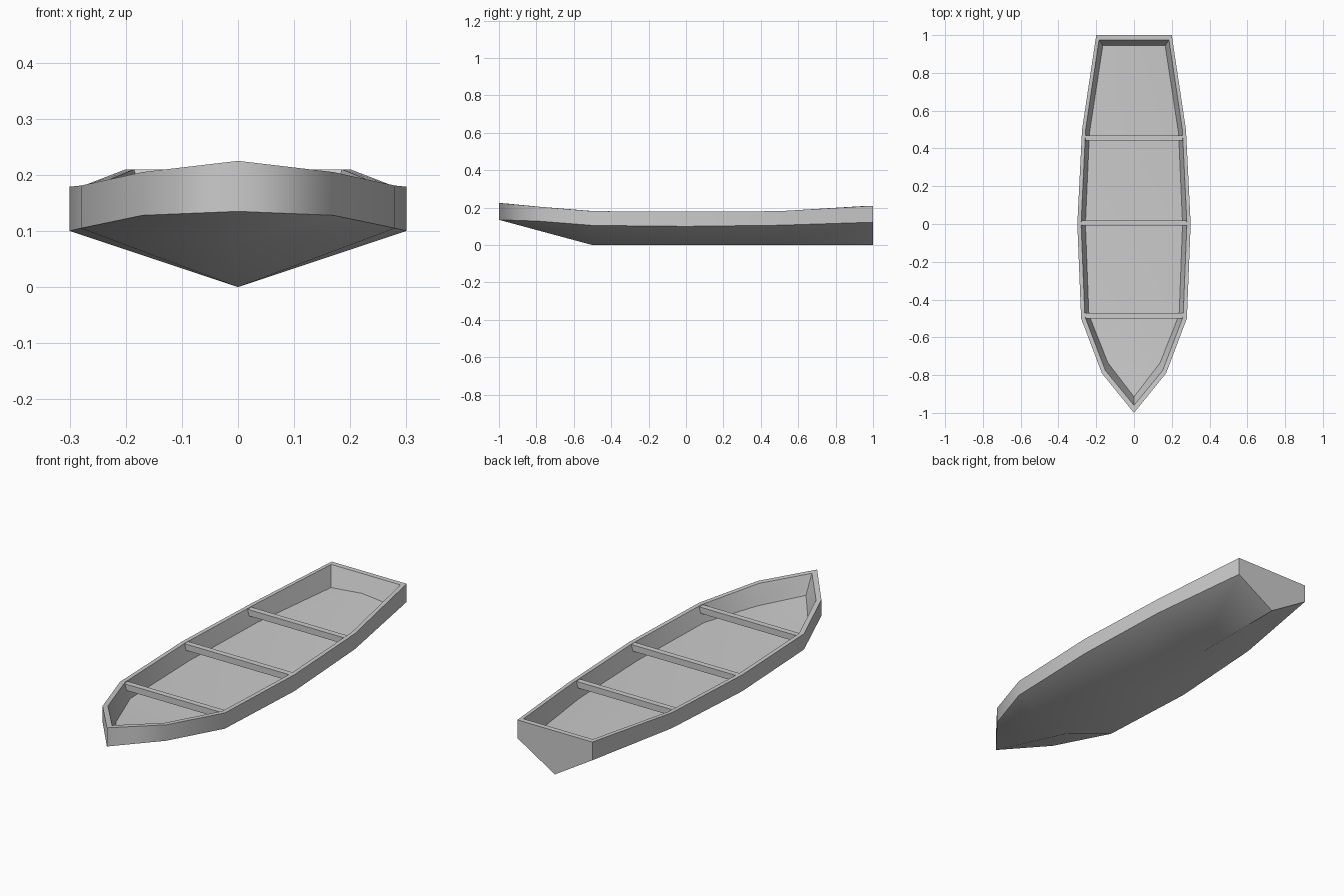
import bpy, bmesh, math
from mathutils import Matrix

cube = bpy.data.objects.get("Cube")
if cube:
    bpy.data.objects.remove(cube, do_unlink=True)

# One paint for the whole boat
grey = bpy.data.materials.new("plain grey")
grey.use_nodes = True
COLOUR = (0.6, 0.6, 0.6, 1)
grey.diffuse_color = COLOUR
grey.node_tree.nodes["Principled BSDF"].inputs["Base Color"].default_value = COLOUR


def finish(bm, name):
    bmesh.ops.recalc_face_normals(bm, faces=bm.faces)
    mesh = bpy.data.meshes.new(name)
    bm.to_mesh(mesh)
    bm.free()
    mesh.materials.append(grey)
    obj = bpy.data.objects.new(name, mesh)
    bpy.context.collection.objects.link(obj)
    return obj


# Lengthwise rails of the left half, bow to stern
rails = {
    "keel": [(0, -1, .135), (0, -.79, .078), (0, -.5, 0), (0, 0, 0), (0, .5, 0), (0, 1, 0)],
    "chine": [(0, -1, .135), (.17, -.79, .128), (.28, -.5, .105), (.3, 0, .1), (.275, .5, .106), (.2, 1, .122)],
    "rim": [(0, -1, .225), (.17, -.79, .205), (.28, -.5, .181), (.3, 0, .179), (.275, .5, .181), (.2, 1, .21)],
    "inner": [(0, -.96, .222), (.152, -.775, .204), (.26, -.49, .181), (.28, 0, .179), (.256, .5, .181), (.185, .975, .21)],
    "floor": [(0, -.915, .133), (.138, -.735, .113), (.239, -.48, .104), (.257, 0, .1), (.236, .48, .104), (.165, .945, .115)],
    "middle": [(0, -.915, .133), (0, -.735, .12), (0, -.48, .112), (0, 0, .11), (0, .48, .114), (0, .945, .131)],
}

# Hull: skin neighbouring rails, close the stern, then mirror
bm = bmesh.new()
grid = {name: [bm.verts.new(p) for p in pts] for name, pts in rails.items()}
names = list(rails)
for a, b in zip(names, names[1:]):
    for i in range(5):
        bm.faces.new((grid[a][i], grid[a][i + 1], grid[b][i + 1], grid[b][i]))
keel, chine, rim, inner, floor, middle = (grid[n][-1] for n in names)
top_out = bm.verts.new((0, 1, .21))
top_in = bm.verts.new((0, .975, .21))
bm.faces.new((keel, chine, rim, top_out))
bm.faces.new((rim, inner, top_in, top_out))
bm.faces.new((inner, floor, middle, top_in))
bmesh.ops.mirror(bm, geom=bm.verts[:] + bm.edges[:] + bm.faces[:],
                 matrix=Matrix.Identity(4), axis='X', merge_dist=0)
bmesh.ops.remove_doubles(bm, verts=bm.verts, dist=.0005)
bmesh.ops.recalc_face_normals(bm, faces=bm.faces)

# Smooth skin with crisp corners; the outer stem and keel stay soft
for f in bm.faces:
    f.smooth = True
for e in bm.edges:
    outer_stem = all(abs(v.co.x) < .001 and v.co.y < -.98 for v in e.verts)
    angle = e.calc_face_angle(0)
    e.smooth = outer_stem or angle < math.radians(40)
finish(bm, "hull")


# Cross beams, ends tucked into the side walls
def beam(name, y, half_width):
    bm = bmesh.new()
    bmesh.ops.create_cube(bm, size=1)
    bmesh.ops.scale(bm, vec=(2 * half_width, .028, .03), verts=bm.verts)
    bmesh.ops.translate(bm, vec=(0, y, .163), verts=bm.verts)
    finish(bm, name)


for name, y, w in (("front_beam", -.485, .264), ("middle_beam", .005, .284), ("rear_beam", .455, .262)):
    beam(name, y, w)
